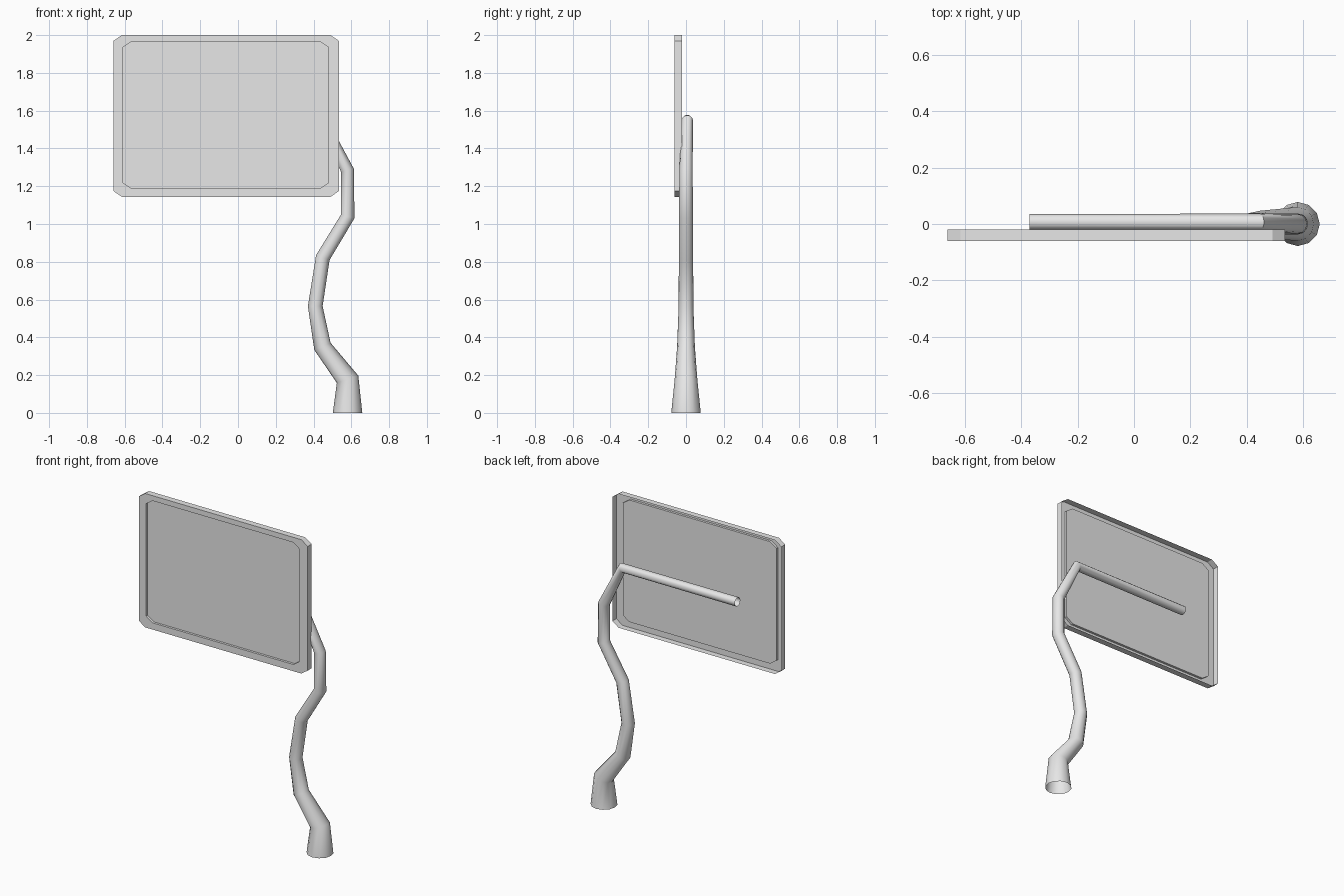
import bpy
import bmesh
from math import cos, sin, tau
from mathutils import Vector

cube = bpy.data.objects.get("Cube")
if cube:
    bpy.data.objects.remove(cube, do_unlink=True)

grey = bpy.data.materials.new("light_grey")
grey.use_nodes = True
colour = (0.8, 0.8, 0.8, 1)
grey.diffuse_color = colour
for node in grey.node_tree.nodes:
    if node.type == 'BSDF_PRINCIPLED':
        node.inputs["Base Color"].default_value = colour


def skin(name, loops, fill_last=False):
    """Join a series of closed loops with quads into an open shell."""
    bm = bmesh.new()
    rings = [[bm.verts.new(p) for p in loop] for loop in loops]
    for a, b in zip(rings, rings[1:]):
        for i in range(len(a)):
            j = (i + 1) % len(a)
            bm.faces.new((a[i], a[j], b[j], b[i]))
    if fill_last:
        bm.faces.new(rings[-1])
    mesh = bpy.data.meshes.new(name)
    bm.to_mesh(mesh)
    bm.free()
    mesh.materials.append(grey)
    obj = bpy.data.objects.new(name, mesh)
    bpy.context.collection.objects.link(obj)
    return obj


def cut_rectangle(x0, x1, z0, z1, y, cx=0.045, cz=0.031):
    """Rectangle with cut corners, anticlockwise from the front."""
    outline = [(x0 + cx, z0), (x1 - cx, z0), (x1, z0 + cz), (x1, z1 - cz),
               (x1 - cx, z1), (x0 + cx, z1), (x0, z1 - cz), (x0, z0 + cz)]
    return [(x, y, z) for x, z in outline]


# Sign board: a hollow-backed frame with a recessed panel
outer = (-0.66, 0.535, 1.144, 2.0)
inner = (-0.608, 0.478, 1.187, 1.967)
skin("sign_board", [cut_rectangle(*outer, -0.02),
                    cut_rectangle(*outer, -0.06),
                    cut_rectangle(*inner, -0.06),
                    cut_rectangle(*inner, -0.045)], fill_last=True)

# Crooked pole: centre points with radius, from the ground to the open tip
path = [(0.58, 0, 0, 0.078), (0.58, 0, 0.178, 0.06), (0.447, 0, 0.352, 0.047),
        (0.409, 0, 0.565, 0.039), (0.449, 0, 0.822, 0.038),
        (0.581, 0, 1.04, 0.037), (0.579, 0, 1.285, 0.035),
        (0.445, 0.007, 1.55, 0.03), (-0.37, 0.007, 1.55, 0.028)]
centres = [Vector(p[:3]) for p in path]
SIDES = 12
rings = []
for k, c in enumerate(centres):
    tangent = Vector()
    if k > 0:
        tangent += (c - centres[k - 1]).normalized()
    if k < len(centres) - 1:
        tangent += (centres[k + 1] - c).normalized()
    tangent.y = 0
    tangent.normalize()
    across = Vector((tangent.z, 0, -tangent.x))
    depth = Vector((0, 1, 0))
    rings.append([c + path[k][3] * (cos(tau * i / SIDES) * across
                                    + sin(tau * i / SIDES) * depth)
                  for i in range(SIDES)])
pole = skin("crooked_pole", rings)
bpy.ops.object.select_all(action='DESELECT')
pole.select_set(True)
bpy.context.view_layer.objects.active = pole
bpy.ops.object.shade_smooth_by_angle(angle=0.7)
